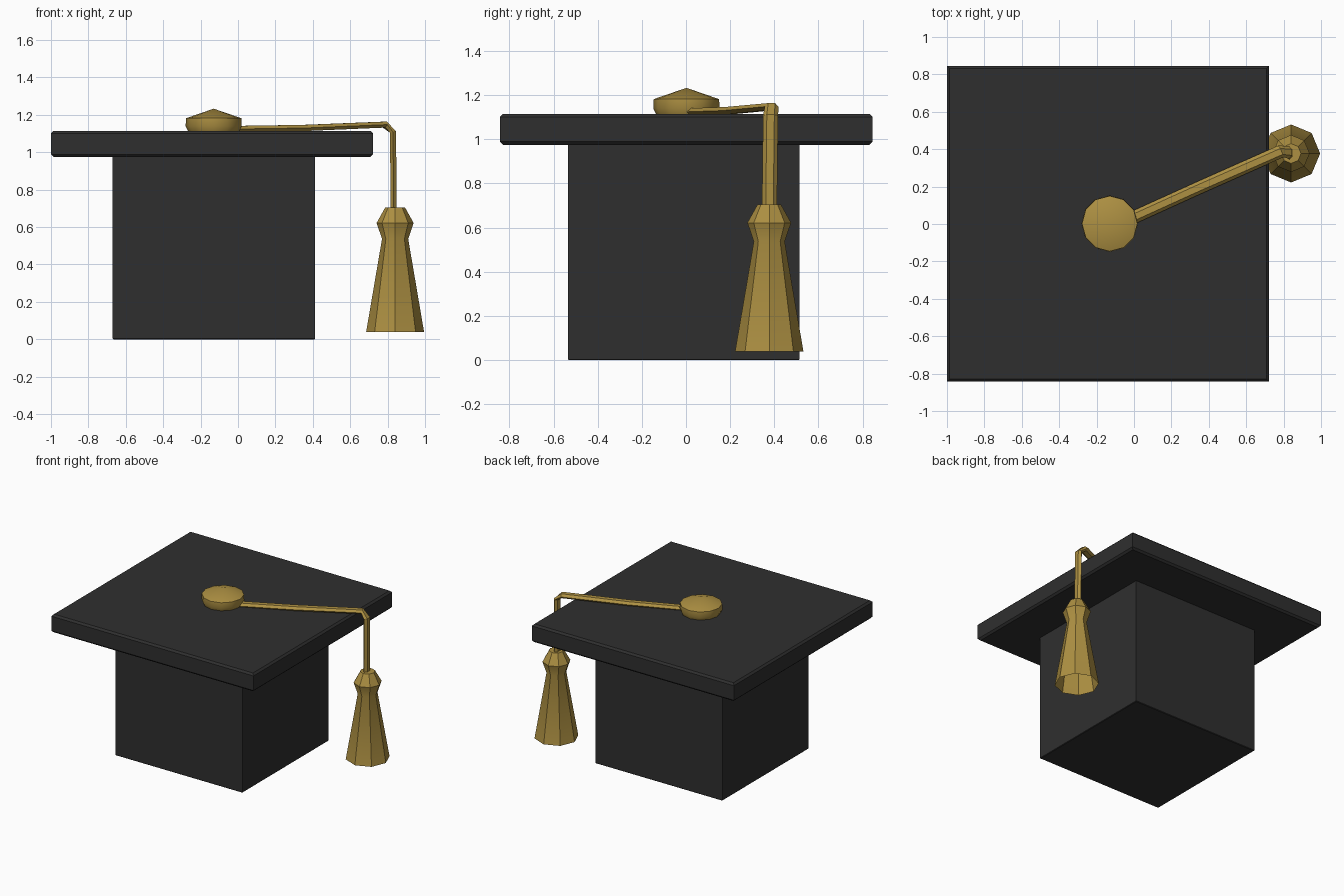
import bpy, bmesh, math
from mathutils import Vector

if "Cube" in bpy.data.objects:
    bpy.data.objects.remove(bpy.data.objects["Cube"])


def material(name, color):
    m = bpy.data.materials.new(name)
    m.diffuse_color = (*color, 1)
    m.use_nodes = True
    m.node_tree.nodes["Principled BSDF"].inputs["Base Color"].default_value = m.diffuse_color
    return m


BLACK = material("charcoal_black", (0.028, 0.028, 0.028))
GOLD = material("gold", (0.42, 0.28, 0.055))


def finish(name, bm, mat, angle=None):
    bmesh.ops.recalc_face_normals(bm, faces=bm.faces)
    me = bpy.data.meshes.new(name)
    bm.to_mesh(me)
    bm.free()
    me.materials.append(mat)
    ob = bpy.data.objects.new(name, me)
    bpy.context.collection.objects.link(ob)
    if angle:
        bpy.ops.object.select_all(action='DESELECT')
        ob.select_set(True)
        bpy.context.view_layer.objects.active = ob
        bpy.ops.object.shade_smooth_by_angle(angle=math.radians(angle))
    return ob


def box(name, lo, hi, mat, bevel):
    bm = bmesh.new()
    bmesh.ops.create_cube(bm, size=1)
    for v in bm.verts:
        v.co = [(a + b) / 2 + c * (b - a) for a, b, c in zip(lo, hi, v.co)]
    # soften only the horizontal edges, corners stay sharp in plan
    edges = [e for e in bm.edges if abs(e.verts[0].co.z - e.verts[1].co.z) < 1e-4]
    bmesh.ops.bevel(bm, geom=edges, offset=bevel, segments=1, affect='EDGES')
    return finish(name, bm, mat)


def bridge(bm, rings):
    for a, b in zip(rings, rings[1:]):
        n = len(a)
        for i in range(n):
            j = (i + 1) % n
            bm.faces.new((a[i], a[j], b[j], b[i]))


def lathe(name, center, profile, sides, mat, tip=None, angle=30):
    bm = bmesh.new()
    cx, cy = center
    rings = []
    for r, z in profile:
        rings.append([bm.verts.new((cx + r * math.cos(t), cy + r * math.sin(t), z))
                      for t in (2 * math.pi * i / sides for i in range(sides))])
    bridge(bm, rings)
    if tip is None:
        bm.faces.new(rings[-1])
    else:
        top = bm.verts.new((cx, cy, tip))
        r = rings[-1]
        for i in range(sides):
            bm.faces.new((r[i], r[(i + 1) % sides], top))
        bm.faces.new(rings[0])
    return finish(name, bm, mat, angle)


# Cap body and mortarboard
box("cap_base", (-0.67, -0.535, 0), (0.412, 0.515, 0.985), BLACK, 0.004)
box("mortarboard", (-1, -0.843, 0.975), (0.722, 0.845, 1.115), BLACK, 0.014)

# Button on top of the board
lathe("button", (-0.13, 0.002), [(0.135, 1.11), (0.15, 1.14), (0.148, 1.182)],
      12, GOLD, tip=1.233, angle=35)

# Tassel: knotted head and hollow flared skirt
lathe("tassel", (0.84, 0.377),
      [(0.155, 0.038), (0.07, 0.537), (0.099, 0.622), (0.053, 0.705)], 8, GOLD)

# Flat cord: centre, thickness direction, width direction
run, drop = Vector((-0.4, 0.917, 0)), Vector((0, 1, 0))
up, out = Vector((0, 0, 1)), Vector((1, 0, 0))
path = [
    ((-0.04, 0.018, 1.124), up, run),
    ((0.35, 0.195, 1.130), up, run),
    ((0.785, 0.388, 1.148), (up + out * 0.25).normalized(), run),
    ((0.829, 0.383, 1.108), (out + up * 0.25).normalized(), drop),
    ((0.832, 0.378, 0.69), out, drop),
]
bm = bmesh.new()
rings = []
for p, thick, wide in path:
    rings.append([bm.verts.new(Vector(p) + wide * 0.034 * math.cos(t) + thick * 0.019 * math.sin(t))
                  for t in (math.pi * i / 3 for i in range(6))])
bridge(bm, rings)
bm.faces.new(rings[0])
bm.faces.new(rings[-1])
finish("cord", bm, GOLD, 30)
